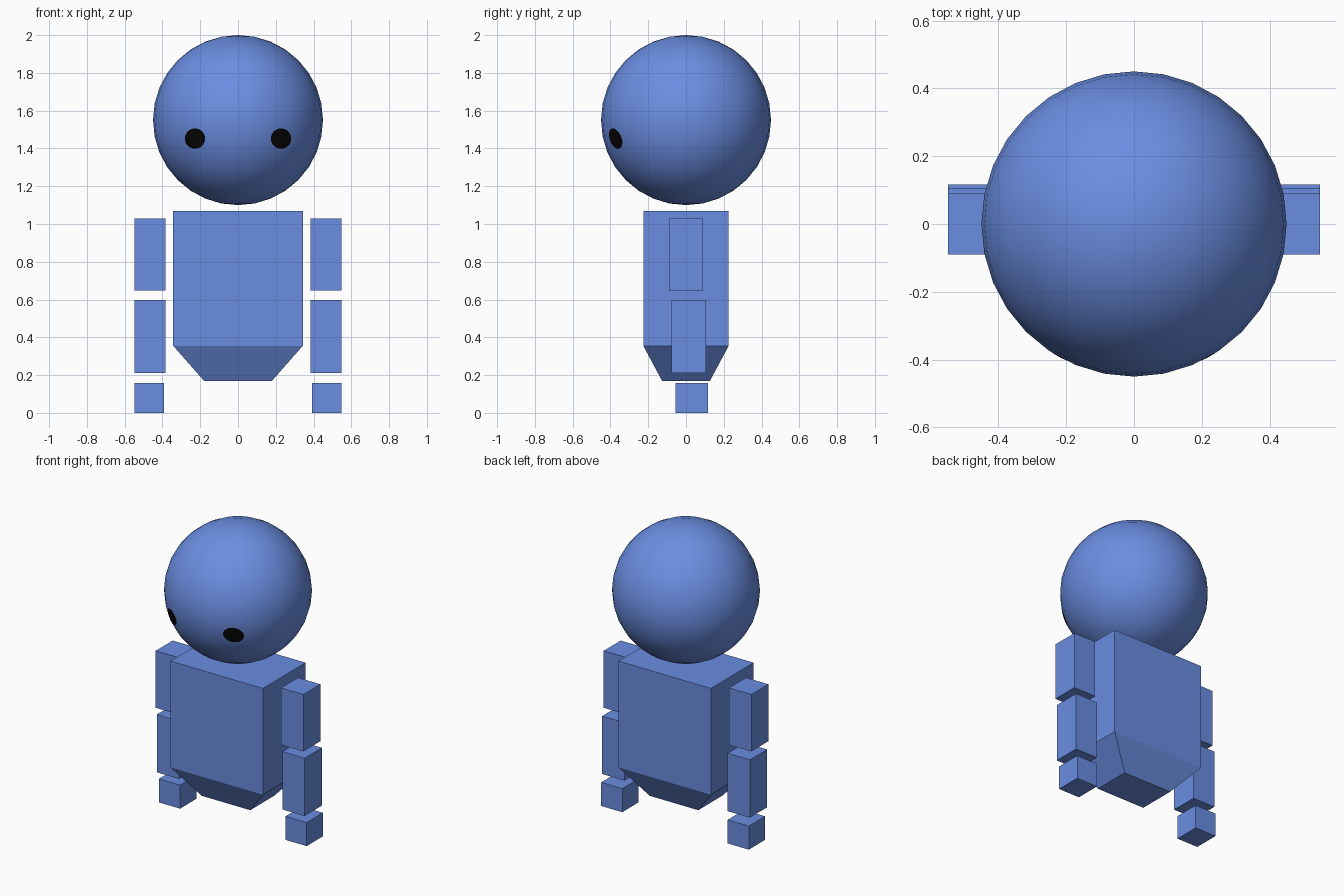
import bpy, bmesh, math
from mathutils import Vector

if "Cube" in bpy.data.objects:
    bpy.data.objects.remove(bpy.data.objects["Cube"])


def material(name, rgb):
    m = bpy.data.materials.new(name)
    m.diffuse_color = (*rgb, 1)
    m.use_nodes = True
    m.node_tree.nodes["Principled BSDF"].inputs["Base Color"].default_value = m.diffuse_color
    return m


BLUE = material("blue", (0.145, 0.27, 0.76))
BLACK = material("black", (0.002, 0.002, 0.002))


def add_object(name, bm, mat):
    bmesh.ops.recalc_face_normals(bm, faces=bm.faces)
    mesh = bpy.data.meshes.new(name)
    bm.to_mesh(mesh)
    bm.free()
    mesh.materials.append(mat)
    obj = bpy.data.objects.new(name, mesh)
    bpy.context.collection.objects.link(obj)
    return obj


def box(name, lo, hi, mat):
    lo, hi = Vector(lo), Vector(hi)
    bm = bmesh.new()
    bmesh.ops.create_cube(bm, size=1)
    for v in bm.verts:
        v.co = (lo + hi) / 2 + v.co * (hi - lo)
    return add_object(name, bm, mat)


# Head: smooth ball
HEAD, R = Vector((0, 0, 1.55)), 0.45
bm = bmesh.new()
bmesh.ops.create_uvsphere(bm, u_segments=32, v_segments=16, radius=R)
bmesh.ops.translate(bm, verts=bm.verts, vec=HEAD)
for f in bm.faces:
    f.smooth = True
add_object("head", bm, BLUE)


# Eyes: round patches laid on the front of the head
def eye(name, side):
    bm = bmesh.new()
    n, shell = 24, R + 0.002

    def on_head(r, a):
        x, z = side * 0.228 + r * math.cos(a), 1.452 + r * math.sin(a)
        y = -math.sqrt(shell ** 2 - x ** 2 - (z - HEAD.z) ** 2)
        return bm.verts.new((x, y, z))

    centre = on_head(0, 0)
    rings = [[on_head(r, math.tau * i / n) for i in range(n)] for r in (0.027, 0.054)]
    for i in range(n):
        j = (i + 1) % n
        bm.faces.new((centre, rings[0][i], rings[0][j]))
        bm.faces.new((rings[0][i], rings[1][i], rings[1][j], rings[0][j]))
    obj = add_object(name, bm, BLACK)
    if sum(p.normal.y for p in obj.data.polygons) > 0:
        obj.data.flip_normals()


# Torso: straight block tapering to a smaller base
bm = bmesh.new()
levels = [(0.18, 0.127, 0.17), (0.343, 0.226, 0.355), (0.343, 0.226, 1.068)]
loops = [[bm.verts.new((sx * x, sy * y, z))
          for sx, sy in ((-1, -1), (1, -1), (1, 1), (-1, 1))] for x, y, z in levels]
for a, b in zip(loops, loops[1:]):
    for i in range(4):
        j = (i + 1) % 4
        bm.faces.new((a[i], a[j], b[j], b[i]))
bm.faces.new(loops[0])
bm.faces.new(loops[-1])
add_object("torso", bm, BLUE)

# Arms: inner x, y range, z range for each separate block
ARM = {
    "upper_arm": (0.383, -0.09, 0.09, 0.648, 1.03),
    "forearm": (0.383, -0.077, 0.106, 0.21, 0.598),
    "hand": (0.391, -0.055, 0.117, 0.0, 0.158),
}
OUTER = 0.548
for label, s in (("left", 1), ("right", -1)):
    eye(f"{label}_eye", s)
    for part, (x, y0, y1, z0, z1) in ARM.items():
        xs = sorted((s * x, s * OUTER))
        box(f"{label}_{part}", (xs[0], y0, z0), (xs[1], y1, z1), BLUE)
